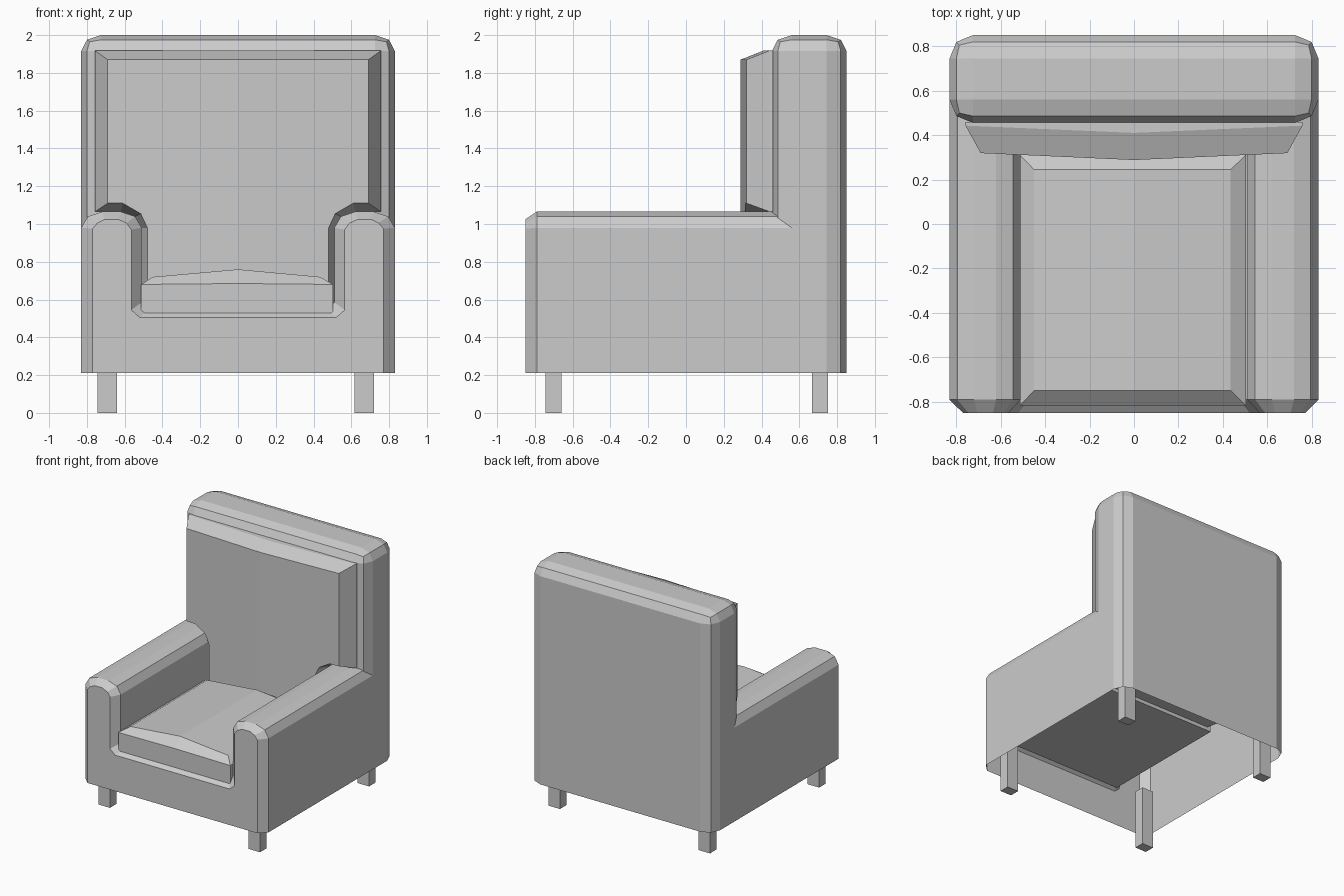
import bpy, bmesh
from mathutils import Vector

if "Cube" in bpy.data.objects:
    bpy.data.objects.remove(bpy.data.objects["Cube"])


def finish(name, bm):
    bmesh.ops.recalc_face_normals(bm, faces=bm.faces)
    mesh = bpy.data.meshes.new(name)
    bm.to_mesh(mesh)
    bm.free()
    obj = bpy.data.objects.new(name, mesh)
    bpy.context.collection.objects.link(obj)
    return obj


def loft(bm, rings, closed=False):
    rows = [[bm.verts.new(p) for p in ring] for ring in rings]
    for a, b in zip(rows, rows[1:]):
        n = len(a)
        for i in range(n if closed else n - 1):
            j = (i + 1) % n
            bm.faces.new((a[i], a[j], b[j], b[i]))
    return rows


def mirrored(half):
    return half + [(-x, z) for x, z in reversed(half)]


def box(bm, lo, hi):
    lo, hi = Vector(lo), Vector(hi)
    made = bmesh.ops.create_cube(bm, size=1)["verts"]
    for v in made:
        v.co = (lo + hi) / 2 + v.co * (hi - lo)


# Frame: front panel and rolled arms as one hollow shell, open underneath
full = mirrored([(-.83, .21), (-.83, .98), (-.795, 1.04), (-.72, 1.065), (-.62, 1.065),
                 (-.545, 1.04), (-.51, .98), (-.51, .585), (-.475, .55)])
front = mirrored([(-.77, .21), (-.77, .975), (-.745, 1.005), (-.705, 1.025), (-.635, 1.025),
                  (-.59, 1.005), (-.565, .97), (-.565, .545), (-.52, .505)])
bm = bmesh.new()
rows = loft(bm, [[(x, -.85, z) for x, z in front], [(x, -.79, z) for x, z in full],
                 [(x, .57, z) for x, z in full]])
mid = len(full) // 2
bm.faces.new(rows[0])
deck = [f for f in bm.faces if rows[1][mid] in f.verts and rows[2][mid] in f.verts
        and rows[1][mid - 1] in f.verts]
bmesh.ops.delete(bm, geom=deck, context='FACES')
finish("arm_frame", bm)

# Back: tall rounded slab, hollow below and open towards the seat underside
bm = bmesh.new()
box(bm, (-.83, .455, .21), (.83, .85, 2))
bottom = [f for f in bm.faces if f.calc_center_median().z < .3]
bmesh.ops.delete(bm, geom=bottom, context='FACES')
edges = [e for e in bm.edges if not e.is_boundary]
bmesh.ops.bevel(bm, geom=edges, offset=.105, segments=2, profile=.5, affect='EDGES')
for v in bm.verts:
    if v.co.z > 1.5:
        v.co.z = 2 - (2 - v.co.z) * .8
bmesh.ops.bisect_plane(bm, geom=bm.verts[:] + bm.edges[:] + bm.faces[:],
                       plane_co=(0, 0, .55), plane_no=(0, 0, 1))
inner = [f for f in bm.faces if f.calc_center_median().z < .55 and f.calc_center_median().y < .565]
bmesh.ops.delete(bm, geom=inner, context='FACES')
finish("backrest", bm)

# Seat cushion: bevelled pad crowned along its centre line
bm = bmesh.new()


def rect(x0, x1, y0, y1, z, crown):
    return [(x0, y0, z), (0, y0, crown), (x1, y0, z), (x1, y1, z), (0, y1, crown), (x0, y1, z)]


rows = loft(bm, [rect(-.513, .503, -.817, .31, .52, .52), rect(-.513, .503, -.817, .31, .68, .685),
                 rect(-.45, .435, -.75, .245, .72, .76)], closed=True)
bm.faces.new(rows[0])
t = rows[2]
bm.faces.new((t[0], t[1], t[4], t[5]))
bm.faces.new((t[1], t[2], t[3], t[4]))
finish("seat_cushion", bm)

# Back cushion: T-shaped pad notched over the arms, slightly pointed in front
rim_front = [(0, 1.87), (.69, 1.87), (.69, 1.11), (.61, 1.11), (.515, 1.055), (.48, .98),
             (.48, .55), (0, .55)]
rim_back = [(0, 1.918), (.758, 1.918), (.758, 1.065), (.62, 1.065), (.545, 1.04), (.51, .98),
            (.51, .55), (0, .55)]


def cushion_ring(half, y, slope):
    pts = half + [(-x, z) for x, z in reversed(half[1:-1])]
    return [(x, y + slope * abs(x), z) for x, z in pts]


bm = bmesh.new()
rows = loft(bm, [cushion_ring(rim_front, .288, .045), cushion_ring(rim_back, .41, .043),
                 cushion_ring(rim_back, .46, 0)], closed=True)
for ring in (rows[0], rows[2]):
    bm.faces.new(ring[:8])
    bm.faces.new(ring[7:] + ring[:1])
finish("back_cushion", bm)

# Legs: square posts rising inside the hollow frame
for side, x in (("left", -.692), ("right", .668)):
    for end, y in (("front", -.702), ("back", .71)):
        bm = bmesh.new()
        box(bm, (x - .052, y - .042, 0), (x + .052, y + .042, .5))
        finish(f"{end}_{side}_leg", bm)
